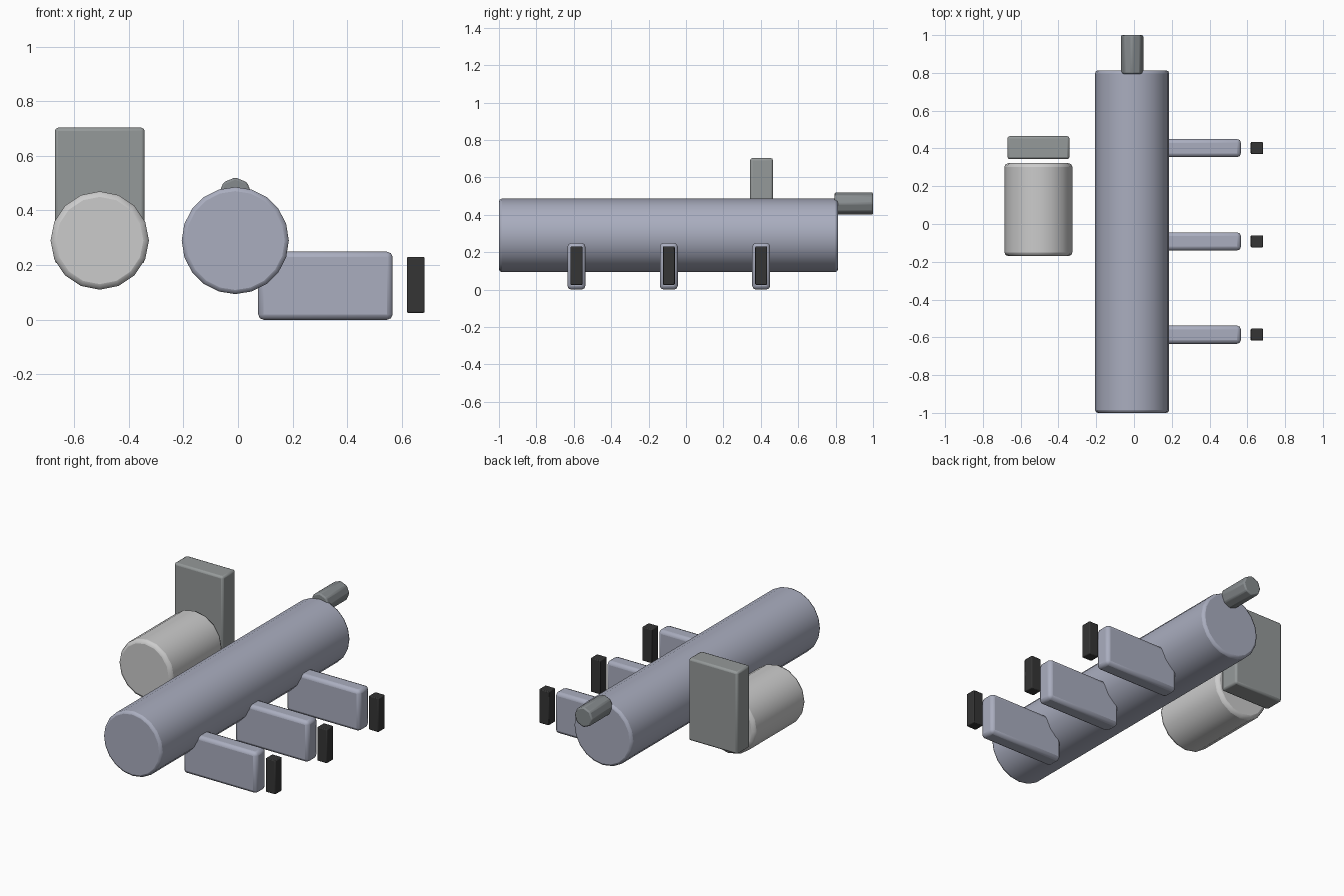
import bpy
import math

if "Cube" in bpy.data.objects:
    bpy.data.objects.remove(bpy.data.objects["Cube"])


def material(name, color):
    m = bpy.data.materials.new(name)
    m.diffuse_color = (*color, 1)
    m.use_nodes = True
    m.node_tree.nodes["Principled BSDF"].inputs["Base Color"].default_value = m.diffuse_color
    return m


HULL = material("hull_paint", (0.40, 0.42, 0.52))
TANK = material("light_metal", (0.52, 0.52, 0.51))
PANEL = material("panel_metal", (0.30, 0.32, 0.32))
PIPE = material("pipe_metal", (0.24, 0.26, 0.27))
DARK = material("dark_rubber", (0.035, 0.035, 0.035))


def finish(name, mat, bevel):
    ob = bpy.context.object
    ob.name = name
    ob.data.materials.append(mat)
    bpy.ops.object.transform_apply(location=False, rotation=True, scale=True)
    bpy.ops.object.shade_smooth_by_angle(angle=math.radians(35))
    mod = ob.modifiers.new("soft_edges", 'BEVEL')
    mod.width = bevel
    mod.segments = 2
    mod.limit_method = 'ANGLE'
    mod.angle_limit = math.radians(30)
    return ob


def box(name, lo, hi, mat, bevel):
    bpy.ops.mesh.primitive_cube_add(
        size=1, location=[(a + b) / 2 for a, b in zip(lo, hi)])
    bpy.context.object.scale = [b - a for a, b in zip(lo, hi)]
    return finish(name, mat, bevel)


def barrel(name, x, z, radius, y0, y1, sides, mat, bevel):
    bpy.ops.mesh.primitive_cylinder_add(
        vertices=sides, radius=radius, depth=y1 - y0,
        location=(x, (y0 + y1) / 2, z), rotation=(math.pi / 2, 0, 0))
    return finish(name, mat, bevel)


# Long main cylinder and the small outlet at its back end
barrel("main_cylinder", -0.01, 0.29, 0.196, -1.0, 0.813, 20, HULL, 0.015)
barrel("outlet_pipe", -0.01, 0.46, 0.061, 0.795, 1.0, 8, PIPE, 0.008)

# Side tank with the upright panel behind it
barrel("side_tank", -0.506, 0.29, 0.18, -0.17, 0.322, 16, TANK, 0.02)
box("upright_panel", (-0.67, 0.343, 0.205), (-0.342, 0.465, 0.703), PANEL, 0.012)

# Three side arms, each with a dark end pad
for i in range(3):
    y = -0.586 + 0.494 * i
    box(f"side_arm_{i + 1}", (0.074, y - 0.048, 0.0), (0.566, y + 0.048, 0.249), HULL, 0.02)
    box(f"end_pad_{i + 1}", (0.618, y - 0.032, 0.025), (0.683, y + 0.032, 0.23), DARK, 0.005)
